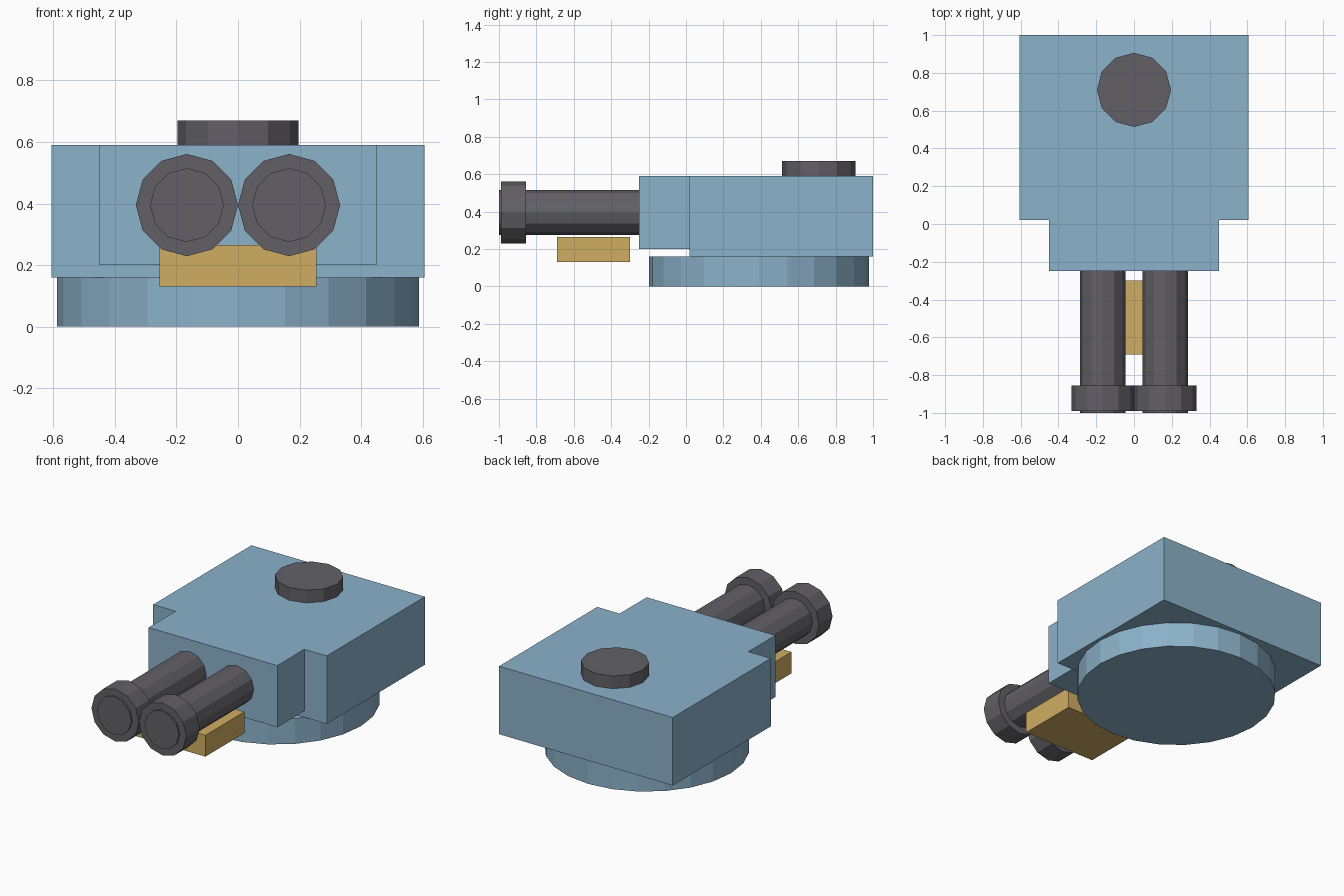
import bpy
import bmesh
from math import radians
from mathutils import Matrix, Vector

old = bpy.data.objects.get("Cube")
if old:
    bpy.data.objects.remove(old, do_unlink=True)


def material(name, rgb):
    mat = bpy.data.materials.new(name)
    mat.use_nodes = True
    colour = (*rgb, 1)
    mat.diffuse_color = colour
    mat.node_tree.nodes["Principled BSDF"].inputs["Base Color"].default_value = colour
    return mat


blue = material("steel blue", (0.26, 0.445, 0.59))
grey = material("gunmetal grey", (0.122, 0.117, 0.13))
gold = material("ochre", (0.63, 0.42, 0.122))


def finish(name, bm, mat):
    mesh = bpy.data.meshes.new(name)
    bm.to_mesh(mesh)
    bm.free()
    mesh.materials.append(mat)
    obj = bpy.data.objects.new(name, mesh)
    bpy.context.collection.objects.link(obj)
    return obj


def box(name, low, high, mat):
    low, high = Vector(low), Vector(high)
    bm = bmesh.new()
    place = Matrix.Translation((low + high) / 2) @ Matrix.Diagonal((*(high - low), 1))
    bmesh.ops.create_cube(bm, size=1, matrix=place)
    return finish(name, bm, mat)


def cylinder(name, start, end, radius, sides, mat):
    # Prism with a corner on each main axis, running along z or y
    start, end = Vector(start), Vector(end)
    axis = end - start
    turn = Matrix.Rotation(radians(90), 4, "X") if abs(axis.y) > abs(axis.z) else Matrix()
    bm = bmesh.new()
    bmesh.ops.create_cone(bm, cap_ends=True, segments=sides, radius1=radius,
                          radius2=radius, depth=axis.length,
                          matrix=Matrix.Translation((start + end) / 2) @ turn)
    return finish(name, bm, mat)


# Turret ring
cylinder("turret_ring", (0, 0.39, 0), (0, 0.39, 0.16), 0.588, 24, blue)

# Turret body and the narrower gun mantlet ahead of it
box("turret_body", (-0.607, 0.02, 0.16), (0.607, 1, 0.59), blue)
box("gun_mantlet", (-0.45, -0.25, 0.2), (0.45, 0.02, 0.59), blue)

# Roof hatch
cylinder("roof_hatch", (0, 0.71, 0.59), (0, 0.71, 0.67), 0.196, 12, grey)

# Twin guns, each with a thick muzzle collar
for side, x in (("right", -0.166), ("left", 0.166)):
    cylinder(side + "_barrel", (x, -0.25, 0.395), (x, -1, 0.395), 0.12, 12, grey)
    cylinder(side + "_muzzle", (x, -0.855, 0.395), (x, -0.99, 0.395), 0.166, 12, grey)

# Ammunition box slung under the guns
box("ammunition_box", (-0.255, -0.69, 0.13), (0.255, -0.3, 0.265), gold)
